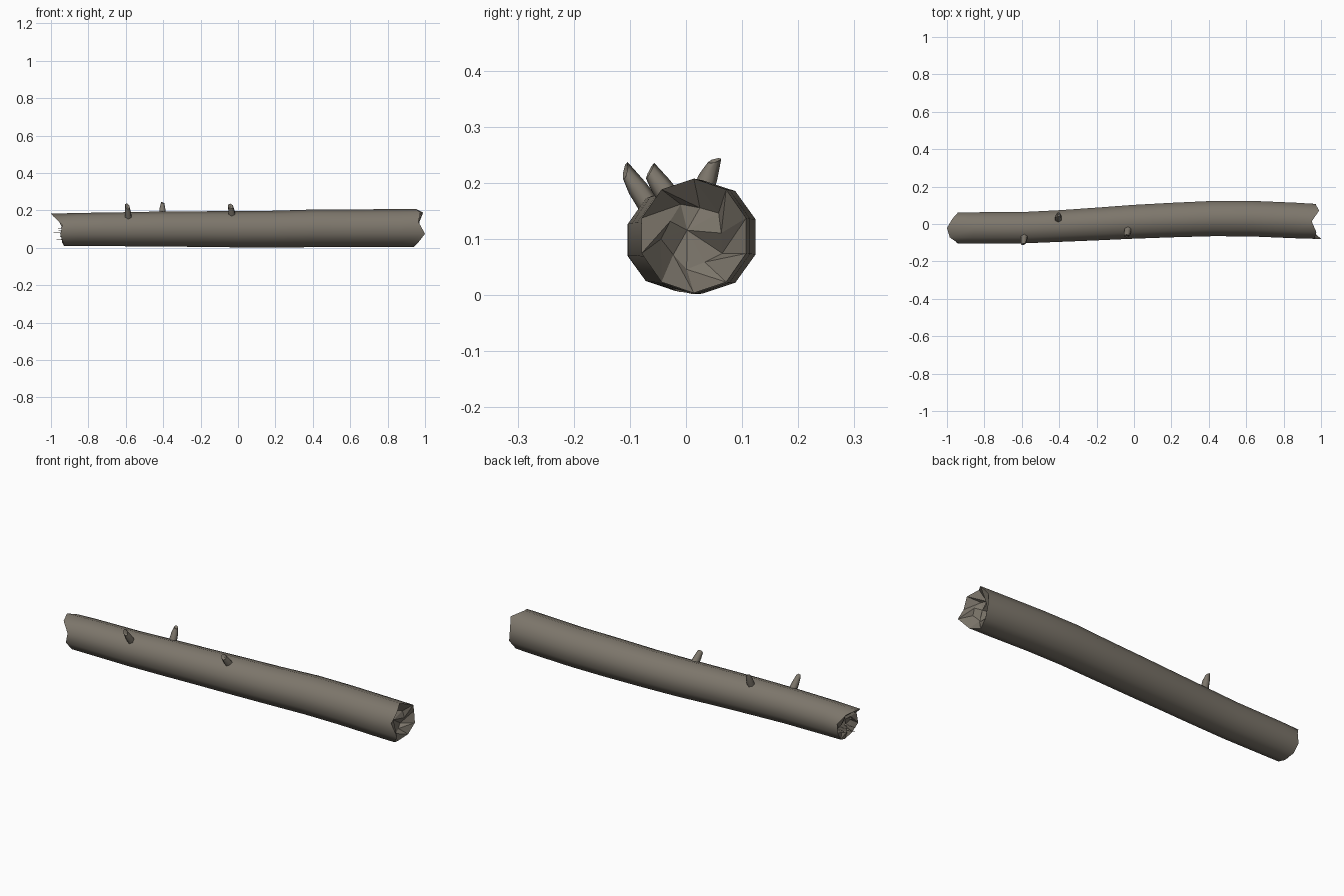
import bpy, bmesh, math
from mathutils import Vector

cube = bpy.data.objects.get("Cube")
if cube:
    bpy.data.objects.remove(cube, do_unlink=True)

bark = bpy.data.materials.new("grey brown bark")
bark.use_nodes = True
colour = (0.205, 0.182, 0.148, 1)
bark.diffuse_color = colour
bsdf = bark.node_tree.nodes["Principled BSDF"]
bsdf.inputs["Base Color"].default_value = colour
bsdf.inputs["Roughness"].default_value = 0.9

SIDES = 10


def finish(name, bm):
    bmesh.ops.recalc_face_normals(bm, faces=bm.faces[:])
    mesh = bpy.data.meshes.new(name)
    bm.to_mesh(mesh)
    bm.free()
    mesh.materials.append(bark)
    obj = bpy.data.objects.new(name, mesh)
    bpy.context.collection.objects.link(obj)
    return obj


def bridge(bm, a, b, smooth, split=False):
    n = len(a)
    for i in range(n):
        j = (i + 1) % n
        quad = (a[i], a[j], b[j], b[i])
        if split:
            bm.faces.new((quad[0], quad[1], quad[2]))
            bm.faces.new((quad[0], quad[2], quad[3]))
        else:
            bm.faces.new(quad).smooth = smooth


def ring_point(x, cy, cz, ry, rz, k, scale=1):
    a = math.pi / 2 - k * math.tau / SIDES
    return Vector((x, cy + ry * scale * math.cos(a), cz + rz * scale * math.sin(a)))


# Trunk stations: x, centre y, centre z, half width, half height
stations = [
    (-0.96, -0.021, 0.096, 0.086, 0.086),
    (-0.86, -0.021, 0.098, 0.088, 0.088),
    (-0.60, -0.020, 0.099, 0.088, 0.091),
    (-0.40, -0.011, 0.100, 0.089, 0.094),
    (-0.20, 0.000, 0.100, 0.092, 0.095),
    (0.00, 0.012, 0.099, 0.095, 0.097),
    (0.20, 0.021, 0.100, 0.097, 0.098),
    (0.42, 0.029, 0.104, 0.099, 0.101),
    (0.62, 0.029, 0.104, 0.100, 0.101),
    (0.86, 0.019, 0.105, 0.100, 0.102),
    (0.97, 0.014, 0.106, 0.098, 0.102),
]
# Broken rim positions around each end, starting at the top
left_rim = [0.95, 0.99, 0.97, 0.975, 0.96, 0.94, 0.96, 1.0, 0.965, 0.975]
right_rim = [-1.0, -0.97, -0.94, -0.945, -0.94, -0.93, -0.935, -0.95, -0.94, -0.985]

bm = bmesh.new()
rings = []
for s, (x, *shape) in enumerate(stations):
    rim = right_rim if s == 0 else left_rim if s == len(stations) - 1 else [x] * SIDES
    rings.append([bm.verts.new(ring_point(rim[k], *shape, k)) for k in range(SIDES)])
for a, b in zip(rings, rings[1:]):
    bridge(bm, a, b, True)

# Hollow, splintered end caps
for ring, st, rim, side in ((rings[0], stations[0], right_rim, -1),
                            (rings[-1], stations[-1], left_rim, 1)):
    inner = []
    for k in range(SIDES):
        x = side * (0.925 + 0.014 * (k % 3 - 1)) + 0.25 * (rim[k] - side * 0.95)
        inner.append(bm.verts.new(ring_point(x, *st[1:], k + 0.35, 0.5 + 0.1 * (k % 2))))
    bridge(bm, ring, inner, False, True)
    hub = bm.verts.new((side * 0.92, st[1] - 0.012, st[2] + 0.01))
    for k in range(SIDES):
        bm.faces.new((inner[k], inner[(k + 1) % SIDES], hub))
    for k in range(SIDES):
        bm.edges.get((ring[k], ring[(k + 1) % SIDES])).smooth = False
finish("log_trunk", bm)


# Broken twig stubs: base, tip, base radius, tip radius
def stub(name, base, tip, r0, r1, slant):
    base, tip = Vector(base), Vector(tip)
    axis = (tip - base).normalized()
    u = axis.cross(Vector((1, 0, 0))).normalized()
    v = axis.cross(u)
    bm = bmesh.new()
    loops = []
    for centre, r, tilt in ((base, r0, 0), (base.lerp(tip, 0.6), r0 * 0.85, 0), (tip, r1, slant)):
        loop = []
        for i in range(6):
            a = math.tau * i / 6
            p = centre + u * r * math.cos(a) + v * r * math.sin(a)
            loop.append(bm.verts.new(p + axis * tilt * math.cos(a - 0.5)))
        loops.append(loop)
    for a, b in zip(loops, loops[1:]):
        bridge(bm, a, b, True)
    bm.faces.new(loops[0])
    hub = bm.verts.new(tip - axis * 0.006)
    for i in range(6):
        a, b = loops[2][i], loops[2][(i + 1) % 6]
        bm.faces.new((a, b, hub))
        bm.edges.get((a, b)).smooth = False
    finish(name, bm)


stub("front_stub", (-0.585, -0.055, 0.145), (-0.592, -0.108, 0.222), 0.021, 0.012, 0.012)
stub("back_stub", (-0.405, 0.022, 0.165), (-0.403, 0.051, 0.24), 0.02, 0.01, 0.008)
stub("middle_stub", (-0.03, -0.02, 0.16), (-0.04, -0.064, 0.222), 0.022, 0.014, 0.008)

# Thin splinters in the broken right end: y, z, tip x
bm = bmesh.new()
for y, z, x in ((-0.06, 0.105, -0.97), (-0.03, 0.08, -0.99), (0.01, 0.06, -0.965),
                (-0.05, 0.045, -0.975), (0.025, 0.09, -0.97)):
    base = [bm.verts.new((-0.91, y + 0.009 * math.cos(a), z + 0.006 * math.sin(a)))
            for a in (0, 2.1, 4.2)]
    tip = bm.verts.new((x, y, z))
    bm.faces.new(base)
    for i in range(3):
        bm.faces.new((base[i], base[(i + 1) % 3], tip))
finish("end_splinters", bm)
